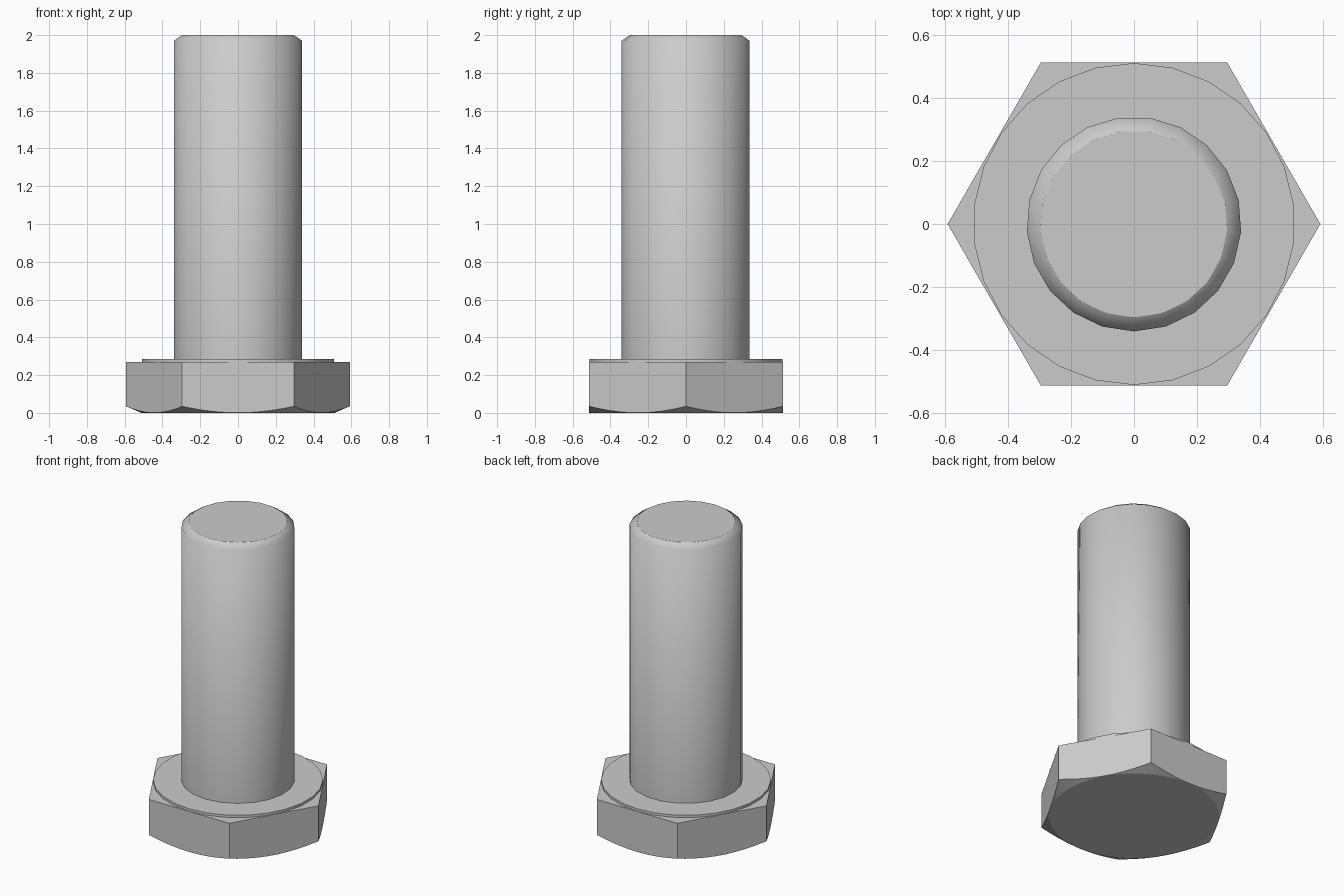
import bpy, bmesh
from math import sin, cos, pi, radians

if "Cube" in bpy.data.objects:
    bpy.data.objects.remove(bpy.data.objects["Cube"])


def lathe(name, profile, sides, start=0.0):
    """Closed solid from (radius, z) rings, listed bottom to top."""
    bm = bmesh.new()
    rings = []
    for r, z in profile:
        rings.append([bm.verts.new((r * cos(start + 2 * pi * i / sides),
                                    r * sin(start + 2 * pi * i / sides), z))
                      for i in range(sides)])
    for a, b in zip(rings, rings[1:]):
        for i in range(sides):
            j = (i + 1) % sides
            f = bm.faces.new((a[i], a[j], b[j], b[i]))
            f.smooth = sides > 6
    bm.faces.new(rings[0][::-1])
    bm.faces.new(rings[-1])
    # keep the flat end caps crisp
    for e in bm.edges:
        if any(len(f.verts) > 4 for f in e.link_faces):
            e.smooth = False
    me = bpy.data.meshes.new(name)
    bm.to_mesh(me)
    bm.free()
    ob = bpy.data.objects.new(name, me)
    bpy.context.collection.objects.link(ob)
    return ob


# Hexagonal head, corners on the x axis
head = lathe("bolt_head", [(0.592, -0.05), (0.592, 0.27)], 6)

# Cone that chamfers the lower corners of the head
cutter = lathe("chamfer_cutter", [(0.511, 0.0), (0.81, 0.128), (0.81, 0.5)], 52)
cutter.hide_render = True
cutter.hide_viewport = True
cut = head.modifiers.new("corner_chamfer", 'BOOLEAN')
cut.operation = 'INTERSECT'
cut.solver = 'EXACT'
cut.object = cutter

# Raised washer face on top of the head
lathe("washer_face", [(0.511, 0.268), (0.511, 0.286)], 26, radians(90))

# Shank with chamfered tip
lathe("shank", [(0.341, 0.28), (0.341, 1.97), (0.297, 2.0)], 21, radians(-90))
